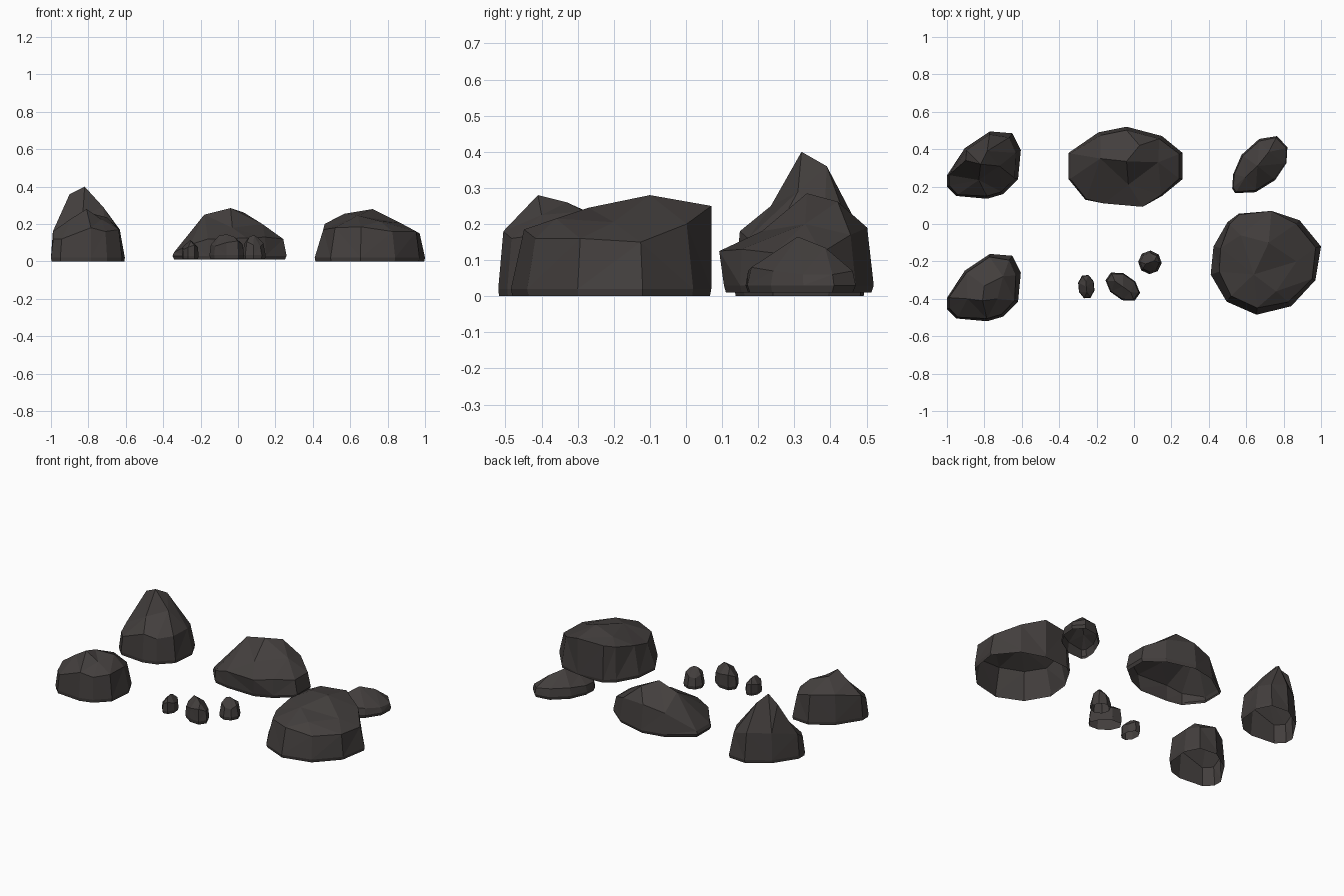
import bpy, bmesh, math
from mathutils import Vector
from mathutils.geometry import delaunay_2d_cdt

if "Cube" in bpy.data.objects:
    bpy.data.objects.remove(bpy.data.objects["Cube"])

stone = bpy.data.materials.new("dark_stone")
stone.diffuse_color = (0.056, 0.049, 0.047, 1)
stone.use_nodes = True
stone.node_tree.nodes["Principled BSDF"].inputs["Base Color"].default_value = stone.diffuse_color


def rock(name, outline, crest, foot=0.985, belt=0.02, dy=0, ground=0):
    """Hollow shell, open underneath.
    outline: (x, y, shoulder height, shoulder scale); crest: top (x, y, z) points."""
    n = len(outline)
    cx = sum(p[0] for p in outline) / n
    cy = sum(p[1] for p in outline) / n

    def at(p, s, z):
        return Vector((cx + (p[0] - cx) * s, cy + (p[1] - cy) * s + dy, z))

    rings = [[at(p, foot, ground) for p in outline],
             [at(p, 1, belt + ground) for p in outline],
             [at(p, p[3], p[2]) for p in outline]]
    bm = bmesh.new()
    loops = [[bm.verts.new(v) for v in r] for r in rings]
    for lo, hi in zip(loops, loops[1:]):
        for i in range(n):
            j = (i + 1) % n
            bm.faces.new((lo[i], lo[j], hi[j], hi[i]))
    # faceted cap: triangulate shoulder ring and crest points as seen from above
    top = loops[2] + [bm.verts.new((x, y, z)) for x, y, z in crest]
    res = delaunay_2d_cdt([v.co.to_2d() for v in top],
                          [(i, (i + 1) % n) for i in range(n)], [], 1, 1e-6)
    for f in res[2]:
        bm.faces.new([top[res[3][i][0]] for i in f])
    bmesh.ops.triangulate(bm, faces=[f for f in bm.faces if len(f.verts) == 4])
    bmesh.ops.recalc_face_normals(bm, faces=bm.faces[:])
    if sum(f.normal.z * f.calc_area() for f in bm.faces) < 0:
        bmesh.ops.reverse_faces(bm, faces=bm.faces[:])
    me = bpy.data.meshes.new(name)
    bm.to_mesh(me)
    bm.free()
    me.materials.append(stone)
    ob = bpy.data.objects.new(name, me)
    bpy.context.collection.objects.link(ob)


def pebble(name, x, y, a, b, turn, h, waist, tip):
    """Small eight sided stone on a turned ellipse."""
    t = math.radians(turn)
    ring = []
    for k in range(8):
        u = math.tau * (k + 0.5) / 8
        px, py = a * math.cos(u), b * math.sin(u)
        ring.append((x + px * math.cos(t) - py * math.sin(t),
                     y + px * math.sin(t) + py * math.cos(t),
                     h * (0.66 + 0.1 * math.sin(u * 2 + turn)), waist))
    c, s = math.cos(t) * a * tip, math.sin(t) * a * tip
    rock(name, ring, [(x - c, y - s, h * 0.95), (x + c, y + s, h * 0.9), (x, y, h)],
         0.95, h * 0.15, ground=0.012)


# Two left boulders share one footprint
left = [(-1, .20, .12, .94), (-.95, .15, .12, .95), (-.785, .135, .18, .91),
        (-.70, .16, .16, .91), (-.62, .24, .17, .90), (-.605, .395, .17, .86),
        (-.65, .485, .16, .88), (-.77, .495, .19, .92), (-.905, .405, .19, .91),
        (-1, .26, .16, .95)]
rock("tall_boulder", left, [(-.82, .32, .40), (-.785, .39, .36), (-.90, .34, .36),
                            (-.83, .235, .25), (-.72, .31, .29)])
rock("left_boulder", left, [(-.81, -.41, .28), (-.80, -.33, .26), (-.70, -.28, .235),
                            (-.89, -.40, .23), (-.73, -.40, .225)], dy=-.655)

# Long sloped boulder at the back
rock("sloped_boulder",
     [(-.35, .38, .05, .97), (-.35, .24, .05, .97), (-.26, .13, .09, .98),
      (-.16, .11, .12, 1), (.04, .105, .125, 1.07), (.15, .15, .13, .97),
      (.26, .24, .12, .94), (.26, .38, .12, .94), (.15, .47, .17, .92),
      (-.04, .52, .19, .92), (-.19, .49, .16, .92)],
     [(-.18, .35, .25), (-.04, .335, .285), (.03, .42, .262), (.13, .33, .20),
      (-.03, .21, .18)], foot=.97, ground=.01)

# Broad boulder on the right
rock("broad_boulder",
     [(.50, .01, .225, .94), (.56, .055, .24, .98), (.735, .07, .25, 1),
      (.885, .02, .20, .91), (1, -.12, .15, .91), (.97, -.30, .16, .94),
      (.84, -.44, .16, .91), (.655, -.485, .185, .88), (.495, -.415, .18, .87),
      (.41, -.27, .17, .83), (.425, -.12, .20, .85)],
     [(.72, -.10, .28), (.57, -.06, .255), (.64, -.27, .245), (.76, -.36, .215),
      (.87, -.20, .205)])

# Low flat rock at the back right
rock("low_rock",
     [(.525, .19, .07, .96), (.53, .265, .07, .95), (.575, .37, .08, .92),
      (.67, .455, .08, .92), (.765, .47, .07, .95), (.82, .41, .06, .96),
      (.815, .325, .06, .93), (.755, .235, .07, .91), (.65, .17, .08, .92),
      (.54, .165, .07, .95)],
     [(.66, .31, .165), (.72, .385, .135), (.595, .25, .12)], foot=.95, ground=.01)

# Three pebbles in the middle
pebble("pebble_small", -.255, -.335, .066, .045, 95, .115, .95, .45)
pebble("pebble_large", -.06, -.335, .103, .066, -35, .145, .92, .5)
pebble("pebble_pointed", .085, -.205, .063, .063, 20, .14, .8, .4)
